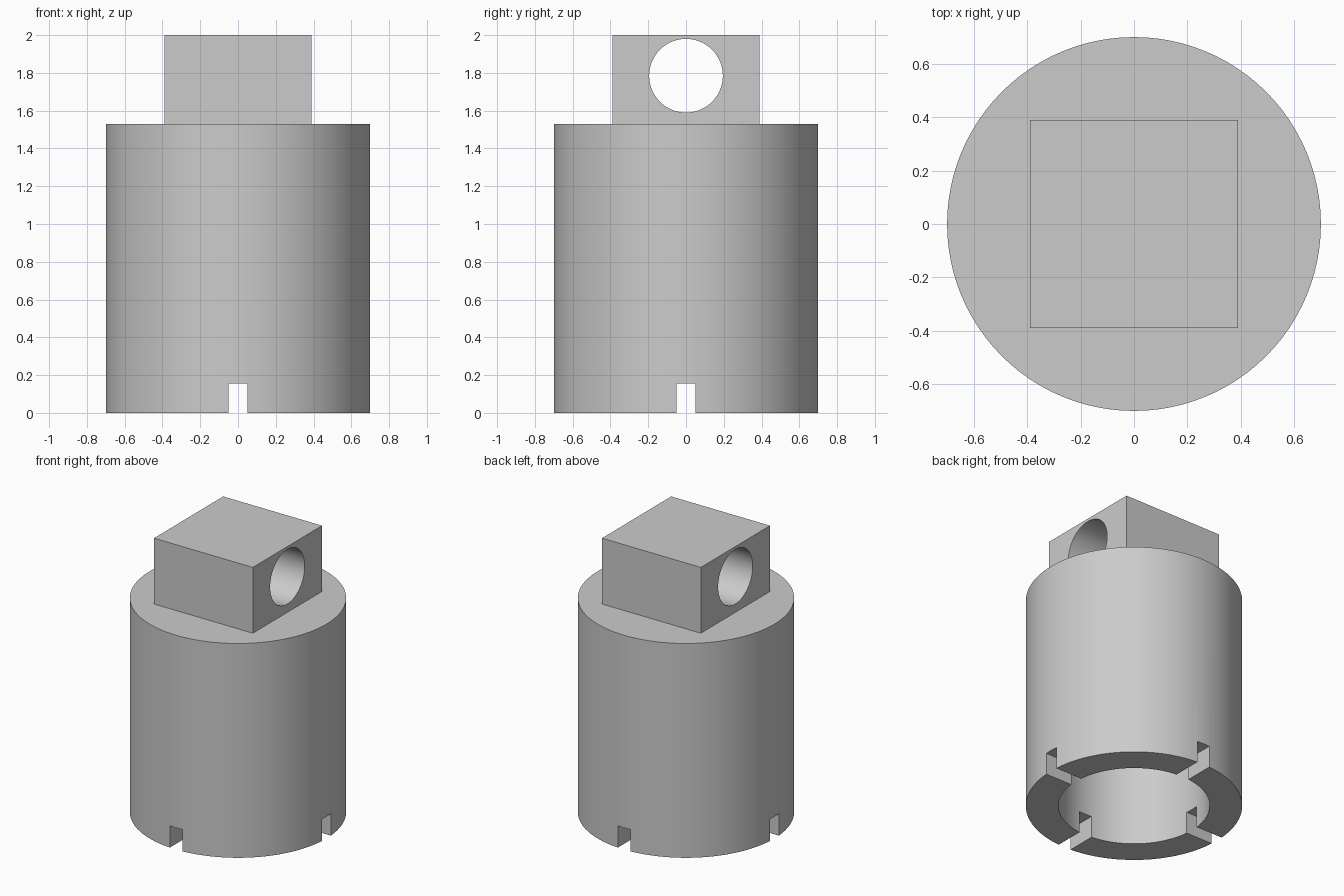
import bpy
import math

cube = bpy.data.objects.get("Cube")
if cube:
    bpy.data.objects.remove(cube, do_unlink=True)

RADIUS, BODY_TOP, TOP = 0.70, 1.53, 2.0
BORE_RADIUS, BORE_DEPTH = 0.49, 1.15
SLOT_WIDTH, SLOT_HEIGHT = 0.10, 0.155
BLOCK, HOLE_RADIUS, HOLE_Z = 0.78, 0.195, 1.785

grey = bpy.data.materials.new("plain grey")
grey.use_nodes = True
colour = (0.6, 0.6, 0.6, 1)
grey.diffuse_color = colour
grey.node_tree.nodes["Principled BSDF"].inputs["Base Color"].default_value = colour


def finish(name):
    ob = bpy.context.object
    ob.name = name
    ob.data.materials.append(grey)
    return ob


def cylinder(name, radius, length, centre, sides=96, rotation=(0, 0, 0)):
    bpy.ops.mesh.primitive_cylinder_add(vertices=sides, radius=radius, depth=length,
                                        location=centre, rotation=rotation)
    return finish(name)


def box(name, size, centre):
    bpy.ops.mesh.primitive_cube_add(size=1, location=centre)
    bpy.context.object.scale = size
    bpy.ops.object.transform_apply(location=False, rotation=False, scale=True)
    return finish(name)


def combine(target, other, operation):
    """Apply a boolean and remove the helper."""
    other.hide_render = True
    mod = target.modifiers.new(operation, 'BOOLEAN')
    mod.operation, mod.solver, mod.object = operation, 'EXACT', other
    bpy.context.view_layer.objects.active = target
    bpy.ops.object.modifier_apply(modifier=mod.name)
    bpy.data.objects.remove(other, do_unlink=True)


# Round body with a blind bore and two crossing slots in the lower rim
body = cylinder("round_body", RADIUS, BODY_TOP, (0, 0, BODY_TOP / 2))
combine(body, cylinder("bore_cutter", BORE_RADIUS, 2 * BORE_DEPTH, (0, 0, 0)), 'DIFFERENCE')
for size in ((2, SLOT_WIDTH, 2 * SLOT_HEIGHT), (SLOT_WIDTH, 2, 2 * SLOT_HEIGHT)):
    combine(body, box("slot_cutter", size, (0, 0, 0)), 'DIFFERENCE')

# Square block on top with a cross hole
height = TOP - BODY_TOP
block = box("top_block", (BLOCK, BLOCK, height + 0.1), (0, 0, TOP - (height + 0.1) / 2))
combine(block, cylinder("hole_cutter", HOLE_RADIUS, 2, (0, 0, HOLE_Z), 64,
                        (0, math.pi / 2, 0)), 'DIFFERENCE')

# Join the block to the body as one solid
combine(body, block, 'UNION')
body.name = "slotted_body_with_block"
bpy.ops.object.select_all(action='DESELECT')
body.select_set(True)
bpy.context.view_layer.objects.active = body
bpy.ops.object.shade_smooth_by_angle(angle=math.radians(30))
